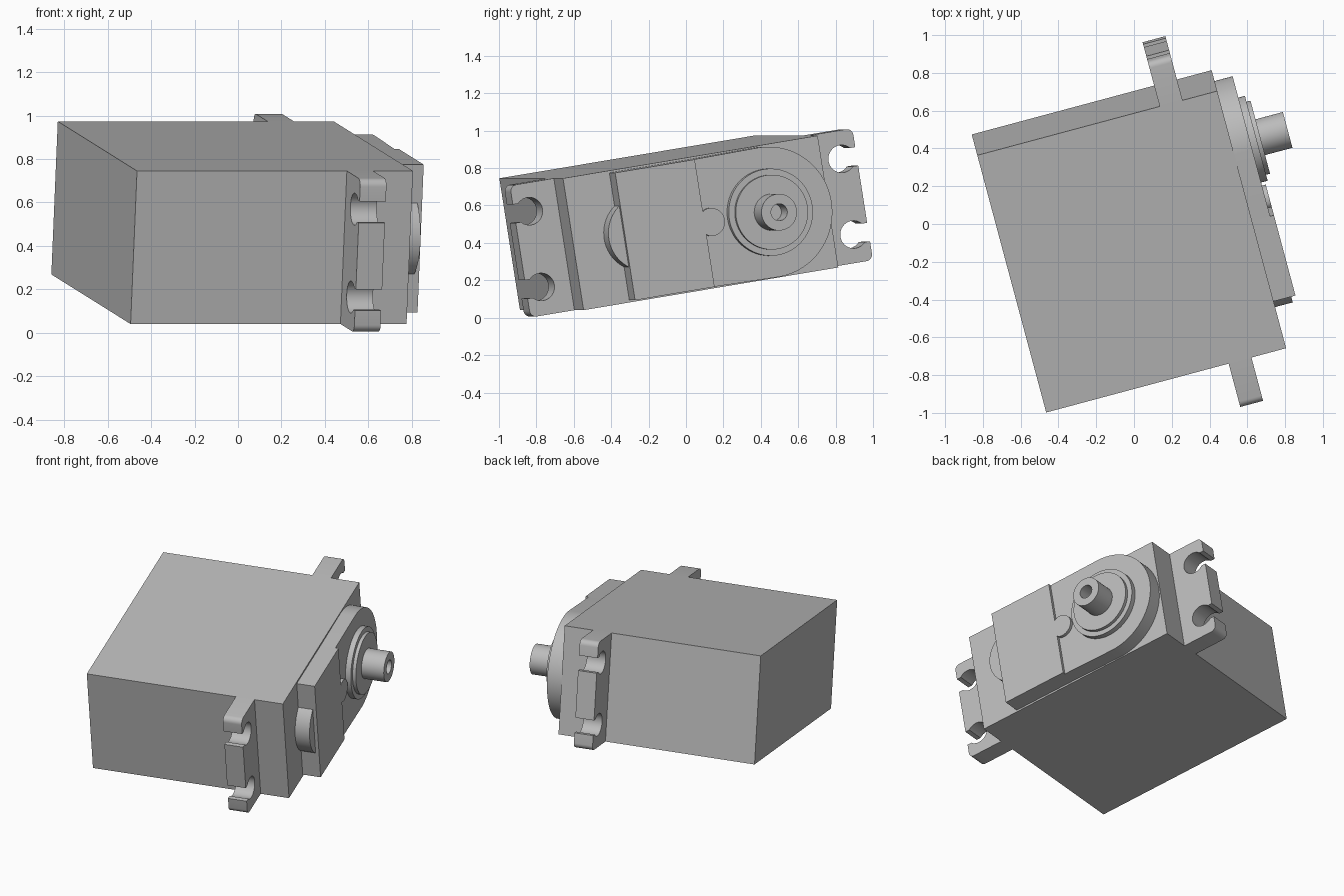
import bpy
import bmesh
from math import cos, sin, pi, radians
from mathutils import Matrix

if "Cube" in bpy.data.objects:
    bpy.data.objects.remove(bpy.data.objects["Cube"], do_unlink=True)

grey = bpy.data.materials.new("plain grey")
grey.use_nodes = True
grey.diffuse_color = (0.5, 0.5, 0.5, 1)
grey.node_tree.nodes["Principled BSDF"].inputs["Base Color"].default_value = grey.diffuse_color

# Local frame: x along the output shaft, y along the case, z across it
POSE = (Matrix.Translation((-0.662, -0.262, 0.507))
        @ Matrix.Rotation(radians(15), 4, "Z") @ Matrix.Rotation(radians(9.2), 4, "X"))
HALF_LENGTH, HALF_WIDTH, CASE_TOP = 0.714, 0.357, 1.315
SHAFT_Y = 0.357


def finish(name, bm):
    bmesh.ops.recalc_face_normals(bm, faces=bm.faces)
    bm.transform(POSE)
    mesh = bpy.data.meshes.new(name)
    bm.to_mesh(mesh)
    bm.free()
    mesh.materials.append(grey)
    obj = bpy.data.objects.new(name, mesh)
    bpy.context.collection.objects.link(obj)
    bpy.ops.object.select_all(action="DESELECT")
    obj.select_set(True)
    bpy.context.view_layer.objects.active = obj
    bpy.ops.object.shade_smooth_by_angle(angle=radians(30))
    return obj


def prism(name, outline, x0, x1):
    """Extrude a (y, z) outline along the shaft axis."""
    bm = bmesh.new()
    face = bm.faces.new([bm.verts.new((x0, y, z)) for y, z in outline])
    out = bmesh.ops.extrude_face_region(bm, geom=[face])
    verts = [v for v in out["geom"] if isinstance(v, bmesh.types.BMVert)]
    bmesh.ops.translate(bm, verts=verts, vec=(x1 - x0, 0, 0))
    return finish(name, bm)


def arc(cy, cz, r, start, end, steps=24):
    angles = [radians(start + (end - start) * i / steps) for i in range(steps + 1)]
    return [(cy + r * cos(a), cz + r * sin(a)) for a in angles]


def lathe(name, profile, y):
    """Spin an (x, radius) profile around the shaft axis."""
    bm = bmesh.new()
    verts = [bm.verts.new((x, y + r, 0)) for x, r in profile]
    edges = [bm.edges.new(pair) for pair in zip(verts, verts[1:])]
    bmesh.ops.spin(bm, geom=verts + edges, cent=(0, y, 0), axis=(1, 0, 0),
                   angle=2 * pi, steps=64, use_merge=True)
    bmesh.ops.remove_doubles(bm, verts=bm.verts, dist=1e-5)
    return finish(name, bm)


# Main case
L, W = HALF_LENGTH, HALF_WIDTH
prism("case", [(-L, -W), (L, -W), (L, W), (-L, W)], 0, CASE_TOP)

# Mounting tabs with open keyhole slots
TAB_END, HOLE_Y, HOLE_Z, HOLE_R, SLOT = 0.96, 0.876, 0.205, 0.074, 0.05
ROUND = 0.035


def keyhole(z):
    return ([(TAB_END, z - SLOT)] + arc(HOLE_Y, z, HOLE_R, -42.5, -317.5)
            + [(TAB_END, z + SLOT)])


tab = [(L - 0.02, -W)]
tab += arc(TAB_END - ROUND, -W + ROUND, ROUND, -90, 0, 6)
tab += keyhole(-HOLE_Z) + keyhole(HOLE_Z)
tab += arc(TAB_END - ROUND, W - ROUND, ROUND, 0, 90, 6)
tab += [(L - 0.02, W)]
for name, side in (("back_tab", 1), ("front_tab", -1)):
    prism(name, [(side * y, z) for y, z in tab], 1.0, 1.125)

# Raised gear cover with a round tongue at its seam
COVER_W, COVER_Y, SEAM_Y = 0.345, -0.456, -0.01
plate = [(COVER_Y, -COVER_W), (SEAM_Y, -COVER_W), (SEAM_Y, -0.06)]
plate += arc(0.028, 0, 0.075, -110, 110)
plate += [(SEAM_Y, 0.06), (SEAM_Y, COVER_W), (COVER_Y, COVER_W)]
prism("gear_cover", plate, CASE_TOP - 0.01, 1.435)

# Rounded cover around the output shaft
dome = [(SEAM_Y, -COVER_W)] + arc(SHAFT_Y, 0, 0.35, -90, 90, 48) + [(SEAM_Y, COVER_W)]
prism("shaft_cover", dome, CASE_TOP - 0.01, 1.414)

# Part-round boss in front of the gear cover
prism("side_boss", arc(-0.338, 0, 0.203, 0, 360, 64)[:-1], CASE_TOP - 0.01, 1.412)

# Stepped bearing and hollow output shaft
lathe("output_shaft", [(1.40, 0), (1.40, 0.233), (1.45, 0.233), (1.45, 0.2), (1.472, 0.2),
                       (1.472, 0.098), (1.622, 0.098), (1.622, 0.045),
                       (1.5, 0.045), (1.5, 0)], SHAFT_Y)
